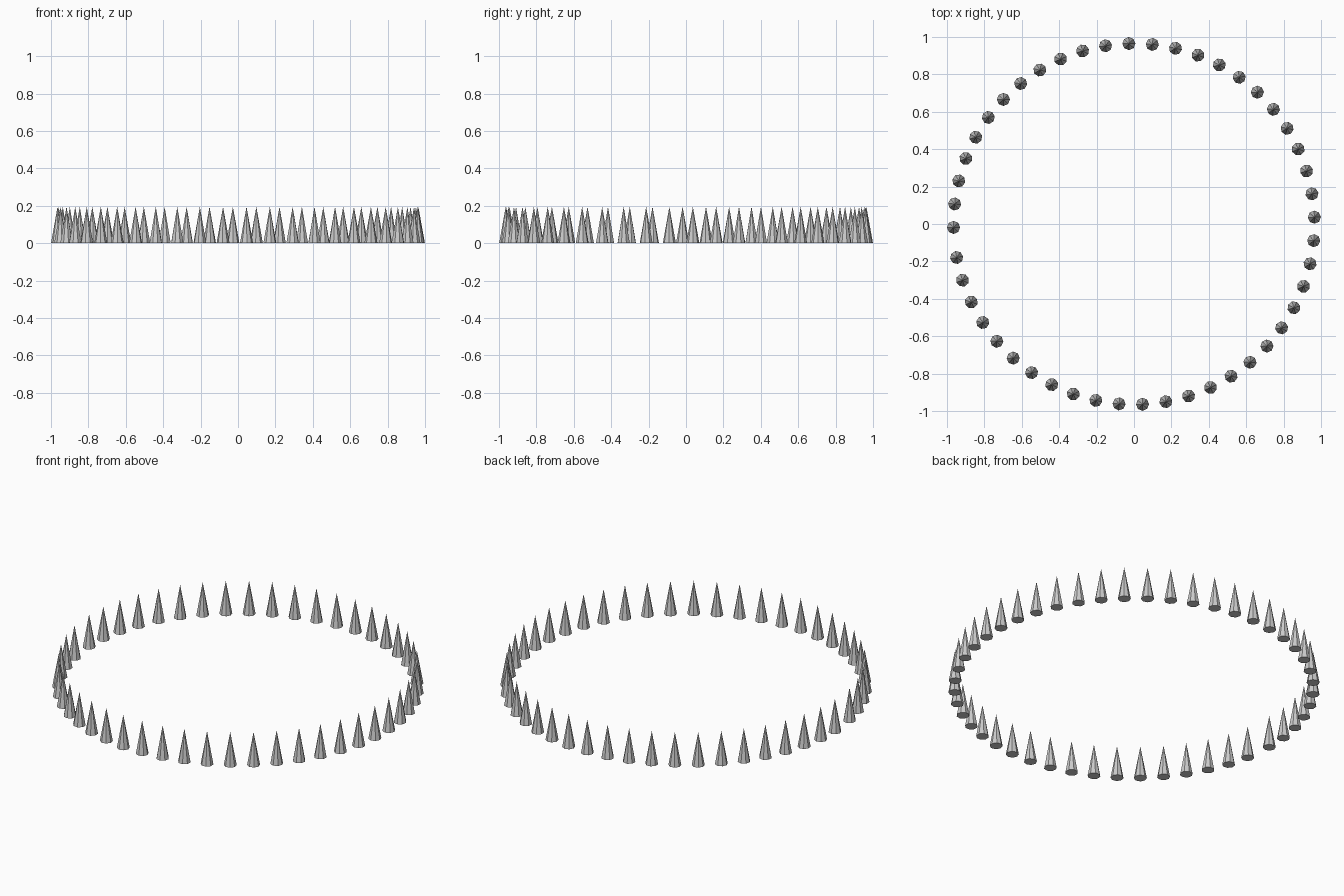
import bpy, bmesh
from math import radians, cos, sin, tau

if "Cube" in bpy.data.objects:
    bpy.data.objects.remove(bpy.data.objects["Cube"])

COUNT, RING_R, SIDES = 48, 0.965, 8
START, STEP = 190.7, 7.455      # slightly wider gap where the ring closes
BASE_R, HEIGHT = 0.035, 0.195

bm = bmesh.new()
for i in range(COUNT):
    a = radians(START + i * STEP)
    cx, cy = RING_R * cos(a), RING_R * sin(a)
    # one spike: polygon base and a sharp tip, turned to follow the ring
    base = [bm.verts.new((cx + BASE_R * cos(a + tau * k / SIDES),
                          cy + BASE_R * sin(a + tau * k / SIDES), 0)) for k in range(SIDES)]
    tip = bm.verts.new((cx, cy, HEIGHT))
    bm.faces.new(base[::-1])
    for k in range(SIDES):
        bm.faces.new((base[k], base[(k + 1) % SIDES], tip))

mesh = bpy.data.meshes.new("spike_ring")
bm.to_mesh(mesh)
bm.free()
bpy.context.collection.objects.link(bpy.data.objects.new("spike_ring", mesh))
